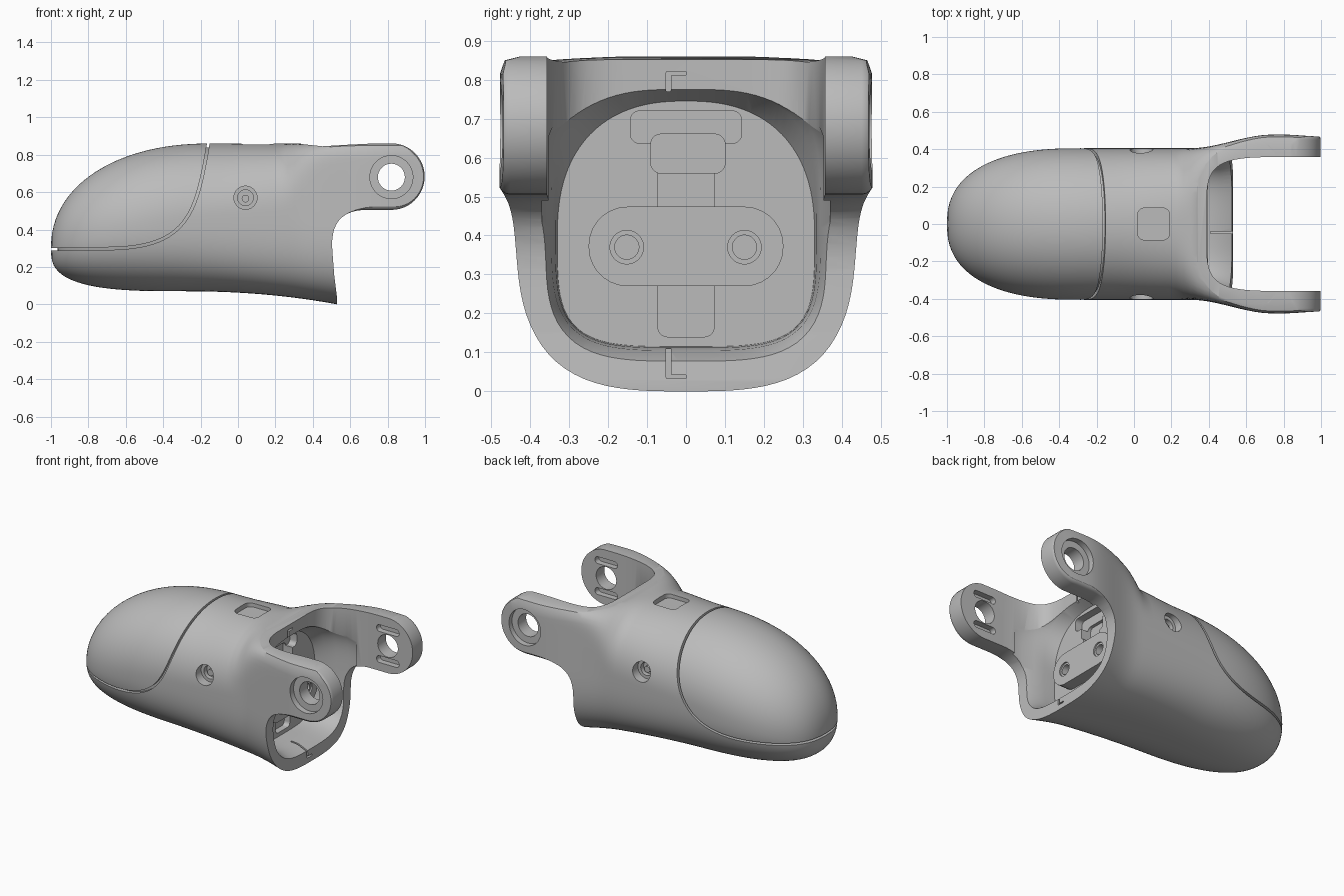
import bpy, bmesh, math
from mathutils import Vector
from mathutils.geometry import interpolate_bezier

if "Cube" in bpy.data.objects:
    bpy.data.objects.remove(bpy.data.objects["Cube"])

grey = bpy.data.materials.new("matte grey")
grey.use_nodes = True
grey.diffuse_color = (0.5, 0.5, 0.5, 1)
grey.node_tree.nodes["Principled BSDF"].inputs["Base Color"].default_value = grey.diffuse_color


def loft(name, rings):
    """Closed solid through rings of equal point count."""
    bm = bmesh.new()
    vs = [[bm.verts.new(p) for p in r] for r in rings]
    n = len(rings[0])
    for a, b in zip(vs, vs[1:]):
        for i in range(n):
            j = (i + 1) % n
            bm.faces.new((a[i], a[j], b[j], b[i]))
    bm.faces.new(vs[0])
    bm.faces.new(vs[-1])
    bmesh.ops.recalc_face_normals(bm, faces=bm.faces)
    me = bpy.data.meshes.new(name)
    bm.to_mesh(me)
    bm.free()
    me.materials.append(grey)
    ob = bpy.data.objects.new(name, me)
    bpy.context.collection.objects.link(ob)
    return ob


def prism(name, outline, axis, a, b):
    """Outline extruded along x, y or z from a to b."""
    place = {"x": lambda p, d: (d, p[0], p[1]), "y": lambda p, d: (p[0], d, p[1]),
             "z": lambda p, d: (p[0], p[1], d)}[axis]
    return loft(name, [[place(p, d) for p in outline] for d in (a, b)])


def rounded(cx, cy, hx, hy, r, steps=8):
    """Rounded rectangle outline; a circle when hx = hy = r."""
    pts = []
    for q, (sx, sy) in enumerate(((1, 1), (-1, 1), (-1, -1), (1, -1))):
        for k in range(steps):
            t = (q + k / (steps - 0.999 if hx > r or hy > r else steps)) * math.pi / 2
            pts.append((cx + sx * (hx - r) + r * math.cos(t), cy + sy * (hy - r) + r * math.sin(t)))
    return pts


def circle(cx, cy, r):
    return rounded(cx, cy, r, r, r, 12)


def smooth(t):
    t = min(1, max(0, t))
    return t * t * (3 - 2 * t)


def dome(u, p):
    return (1 - min(1, max(0, u)) ** p) ** (1 / p)


def ring(x, w, lo, mid, hi, n_lo, n_hi, count=112):
    """Superellipse section with separate upper and lower halves."""
    pts = []
    for i in range(count):
        t = 2 * math.pi * i / count
        c, s = math.cos(t), math.sin(t)
        n, h = (n_hi, hi - mid) if s >= 0 else (n_lo, mid - lo)
        r = (abs(c) ** n + abs(s) ** n) ** (-1 / n)
        pts.append(Vector((x, w * c * r, mid + h * s * r)))
    return pts


def body_ring(x):
    w = 0.405 * dome((-0.3 - x) / 0.7, 2.4) + 0.073 * smooth((x - 0.3) / 0.44) - 0.01 * smooth((x - 0.8) / 0.2)
    hi = 0.3 + 0.56 * dome((-0.15 - x) / 0.85, 2.15)
    lo = 0.3 - 0.23 * dome((-0.3 - x) / 0.7, 3) - 0.07 * max(0, (x + 0.3) / 0.83) ** 2.2
    mid = lo + (hi - lo) * (0.45 + 0.1 * smooth((x + 1) / 1.5))
    n_hi = 2.1 + 0.3 * smooth((x + 0.1) / 0.4) + 24 * smooth((x - 0.22) / 0.55)
    return ring(x, w, lo, mid, hi, 2.2 + 0.9 * smooth((x + 0.9) / 1.2), n_hi)


# Main shell, rounded nose to fork
stations = [-1 + 0.8 * (1 - math.cos(math.pi / 2 * (k + 0.15) / 26)) for k in range(26)]
stations += [-0.19 + 1.29 * k / 34 for k in range(35)]
body = loft("body_shell", [body_ring(x) for x in stations])

# Side profile with the fork ear, rounded at its outer edges
ear_x, ear_z, ear_r = 0.82, 0.683, 0.178
neck = interpolate_bezier(Vector((0.505, 0.28)), Vector((0.49, 0.44)), Vector((0.56, 0.505)), Vector((0.69, 0.505)), 14)
side = [(-1.2, -0.2), (0.53, -0.2), (0.53, 0.03), (0.515, 0.15)] + [tuple(p) for p in neck]
side += [(ear_x + ear_r * math.sin(t), ear_z - ear_r * math.cos(t)) for t in
         [math.pi * k / 24 for k in range(25)]]
side += [(0.7, 0.859), (0.58, 0.853), (0.45, 0.845), (0.34, 0.857), (0.25, 0.9), (-1.2, 0.9)]
profile = prism("profile_cutter", side, "y", -0.481, 0.481)
bm = bmesh.new()
bm.from_mesh(profile.data)
caps = [e for e in bm.edges if abs(e.verts[0].co.y - e.verts[1].co.y) < 0.1]
bmesh.ops.bevel(bm, geom=caps, offset=0.03, segments=4, profile=0.5, affect="EDGES")
bm.to_mesh(profile.data)
bm.free()
boolean_solver = "EXACT"


def boolean(target, cutter, op="DIFFERENCE"):
    m = target.modifiers.new("cut", "BOOLEAN")
    m.operation, m.object, m.solver = op, cutter, boolean_solver
    bpy.context.view_layer.objects.active = target
    bpy.ops.object.modifier_apply(modifier=m.name)
    bpy.data.objects.remove(cutter)


boolean(body, profile, "INTERSECT")

# Open rear cavity and the gap between the ears
back = 0.32
boolean(body, loft("cavity_cutter", [
    ring(back, 0.33, 0.115, 0.4, 0.745, 4, 2.4), ring(0.39, 0.335, 0.112, 0.42, 0.775, 4, 3.2),
    ring(0.46, 0.345, 0.105, 0.42, 0.78, 3.8, 4), ring(0.53, 0.37, 0.075, 0.42, 0.78, 3.6, 4),
    ring(0.6, 0.37, 0.05, 0.42, 0.78, 3.6, 4)]))
curve = interpolate_bezier(Vector((0.39, 0.16)), Vector((0.395, 0.3)), Vector((0.45, 0.352)), Vector((0.68, 0.357)), 16)
half = [tuple(p) for p in curve] + [(1.2, 0.357)]
boolean(body, prism("gap_cutter", half + [(x, -y) for x, y in reversed(half)], "z", 0.46, 1.2))

# Seam around the nose cover
path = [Vector((-1.1, 0.294))] + interpolate_bezier(
    Vector((-0.7, 0.298)), Vector((-0.25, 0.3)), Vector((-0.22, 0.5)), Vector((-0.152, 0.9)), 28)
left, right = [], []
for i, p in enumerate(path):
    d = (path[min(i + 1, len(path) - 1)] - path[max(i - 1, 0)]).normalized() * 0.007
    left.append((p.x - d.y, p.y + d.x))
    right.append((p.x + d.y, p.y - d.x))
boolean(body, prism("seam_cutter", left + right[::-1], "y", -0.6, 0.6))

# Core that closes the seam from inside
pivot = Vector((-0.3, 0, 0.42))
loft("inner_core", [[pivot + (p - pivot) * 0.95 for p in body_ring(x)] for x in stations if x < -0.02])

# Ear bores, inner slots and screw wells on both sides
boolean(body, prism("bore_cutter", circle(ear_x, 0.68, 0.072), "y", -0.6, 0.6))
for s in (1, -1):
    boolean(body, prism("counterbore", circle(ear_x, 0.68, 0.115), "y", s * 0.44, s * 0.6))
    for d in (0.1, -0.1):
        boolean(body, prism("ear_slot", rounded(ear_x, 0.68 + d, 0.08, 0.022, 0.02), "y", s * 0.3, s * 0.395))
    boolean(body, prism("screw_well", circle(0.04, 0.57, 0.062), "y", s * 0.345, s * 0.6))
    boolean(body, prism("screw_bore", circle(0.04, 0.57, 0.042), "y", s * 0.315, s * 0.6))
    prism("screw_head_" + ("back" if s > 0 else "front"), circle(0.04, 0.565, 0.02), "y", s * 0.3, s * 0.34)

# Button recess on top
boolean(body, prism("button_recess", rounded(0.105, 0, 0.085, 0.085, 0.035), "z", 0.83, 1))

# Thin hooked slits at the floor and roof of the rim
for cy, cz, hy, hz, x0, x1 in ((-0.045, 0.085, 0.006, 0.052, 0.41, 0.6), (-0.025, 0.038, 0.026, 0.005, 0.41, 0.6),
                               (-0.045, 0.795, 0.006, 0.026, 0.36, 0.5), (-0.025, 0.816, 0.026, 0.005, 0.36, 0.5)):
    boolean(body, prism("rim_slit", rounded(cy, cz, hy, hz, 0.003, 3), "x", x0, x1))

# Cable slots in the rear bulkhead
for cy, cz, hy, hz, depth in ((0, 0.678, 0.143, 0.042, 0.05), (0.005, 0.61, 0.095, 0.05, 0.07),
                              (0, 0.36, 0.072, 0.22, 0.04)):
    boolean(body, prism("cable_slot", rounded(cy, cz, hy, hz, 0.025), "x", back - depth, back + 0.03))

# Clamp bar with two bolt holes
bar = prism("clamp_bar", rounded(0, 0.372, 0.25, 0.102, 0.1), "x", back - 0.05, 0.395)
for y in (-0.152, 0.15):
    boolean(bar, prism("bolt_sink", circle(y, 0.37, 0.043), "x", 0.385, 0.5))
    boolean(bar, prism("bolt_hole", circle(y, 0.37, 0.031), "x", 0.34, 0.5))

# Smooth shading with crisp edges
for ob in bpy.context.scene.objects:
    if ob.type == "MESH":
        bpy.ops.object.select_all(action="DESELECT")
        ob.select_set(True)
        bpy.context.view_layer.objects.active = ob
        bpy.ops.object.shade_smooth_by_angle(angle=math.radians(30))
